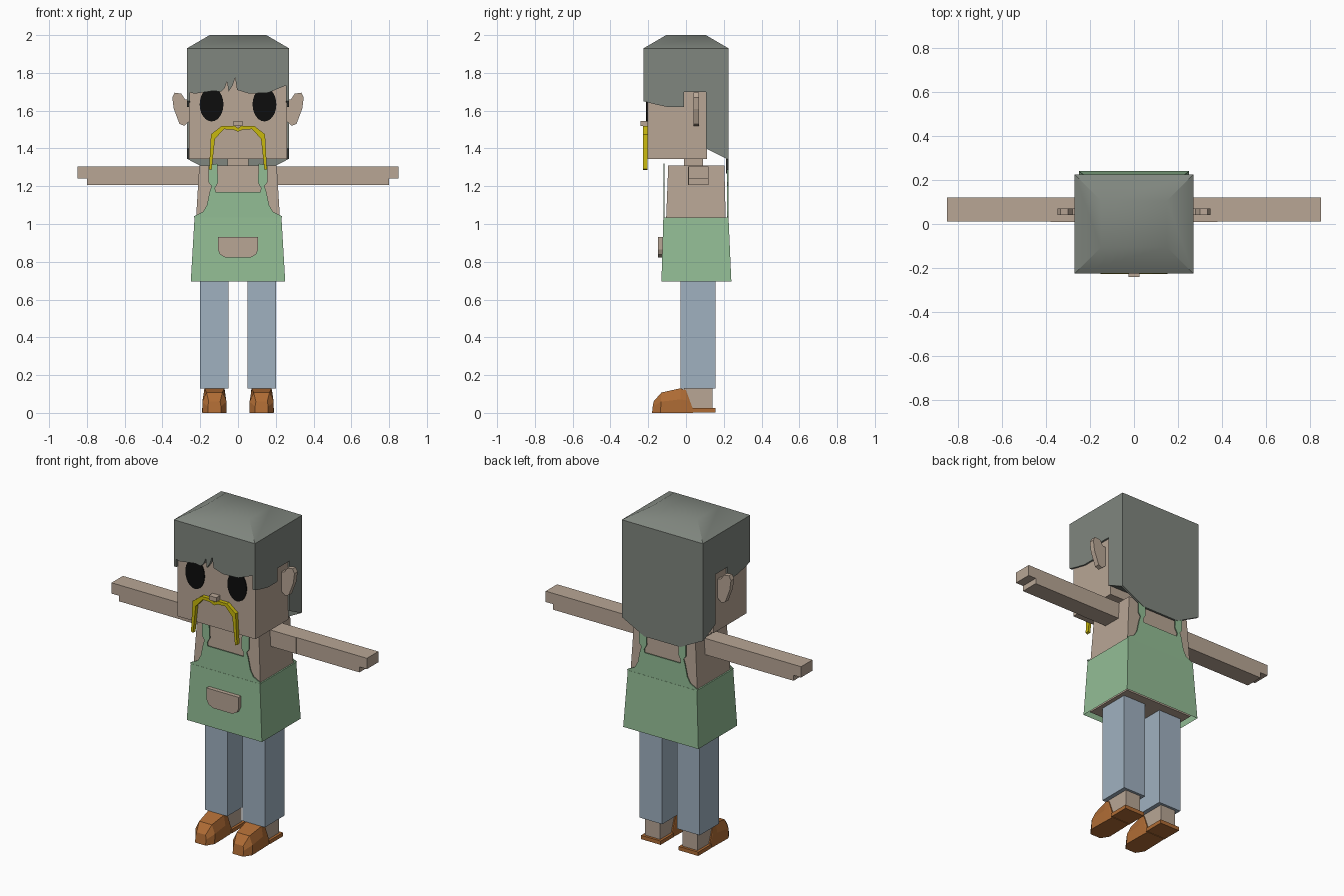
import bpy
import bmesh
import math

cube = bpy.data.objects.get("Cube")
if cube:
    bpy.data.objects.remove(cube)


def material(name, r, g, b):
    m = bpy.data.materials.new(name)
    m.use_nodes = True
    m.diffuse_color = (r, g, b, 1)
    bsdf = m.node_tree.nodes["Principled BSDF"]
    bsdf.inputs["Base Color"].default_value = (r, g, b, 1)
    bsdf.inputs["Roughness"].default_value = 0.8
    return m


SKIN = material("skin", 0.48, 0.38, 0.30)
HAIR = material("grey hair", 0.215, 0.238, 0.21)
GREEN = material("apron green", 0.29, 0.51, 0.30)
DENIM = material("pale denim", 0.35, 0.44, 0.53)
LEATHER = material("tan leather", 0.43, 0.15, 0.035)
YELLOW = material("moustache yellow", 0.58, 0.48, 0.004)
BLACK = material("eye black", 0.004, 0.004, 0.004)


def loft(name, rings, mat, caps=(True, True)):
    """Skin a list of matching point rings into one solid."""
    bm = bmesh.new()
    loops = [[bm.verts.new(p) for p in ring] for ring in rings]
    for a, b in zip(loops, loops[1:]):
        for i in range(len(a)):
            j = (i + 1) % len(a)
            bm.faces.new((a[i], a[j], b[j], b[i]))
    if caps[0]:
        bm.faces.new(loops[0][::-1])
    if caps[1]:
        bm.faces.new(loops[-1])
    bmesh.ops.recalc_face_normals(bm, faces=bm.faces)
    mesh = bpy.data.meshes.new(name)
    bm.to_mesh(mesh)
    bm.free()
    mesh.materials.append(mat)
    ob = bpy.data.objects.new(name, mesh)
    bpy.context.scene.collection.objects.link(ob)
    return ob


def front_plate(name, pts, y0, y1, mat):
    return loft(name, [[(x, y, z) for x, z in pts] for y in (y0, y1)], mat)


def side_plate(name, pts, x0, x1, mat):
    return loft(name, [[(x, y, z) for y, z in pts] for x in (x0, x1)], mat)


def rect(x0, x1, y0, y1, z):
    return [(x0, y0, z), (x1, y0, z), (x1, y1, z), (x0, y1, z)]


def box(name, x0, x1, y0, y1, z0, z1, mat):
    return loft(name, [rect(x0, x1, y0, y1, z) for z in (z0, z1)], mat)


def mirrored(half):
    """Complete a right-hand outline with its mirror image."""
    return half + [(-x, z) for x, z in reversed(half) if abs(x) > 1e-4]


# Head, neck and nose
box("head", -0.26, 0.26, -0.205, 0.11, 1.345, 1.9, SKIN)
box("neck", -0.055, 0.055, -0.01, 0.09, 1.25, 1.36, SKIN)
box("nose", -0.025, 0.025, -0.242, -0.2, 1.52, 1.546, SKIN)

# Hair: bevelled crown, fringe, side panels and back block
crown = loft("hair_crown", [rect(-0.27, 0.27, -0.225, 0.225, 1.78),
                            rect(-0.27, 0.27, -0.225, 0.225, 1.93),
                            rect(-0.15, 0.15, -0.105, 0.105, 2.0)], HAIR)
bpy.context.view_layer.objects.active = crown
crown.select_set(True)
bpy.ops.object.shade_smooth_by_angle(angle=math.radians(40))
crown.select_set(False)

front_plate("hair_fringe", [
    (-0.27, 1.78), (-0.27, 1.70), (-0.23, 1.69), (-0.13, 1.705), (-0.09, 1.70),
    (-0.07, 1.72), (-0.058, 1.755), (-0.05, 1.70), (-0.03, 1.73), (-0.015, 1.775),
    (-0.005, 1.71), (0.06, 1.69), (0.16, 1.695), (0.27, 1.74), (0.27, 1.78)],
    -0.225, -0.204, HAIR)
for s, side in ((1, "left"), (-1, "right")):
    side_plate("hair_side_" + side, [
        (-0.225, 1.78), (-0.225, 1.65), (-0.17, 1.635), (-0.1, 1.62), (-0.01, 1.62),
        (-0.01, 1.70), (0.105, 1.70), (0.105, 1.78)], s * 0.255, s * 0.27, HAIR)
side_plate("hair_back_block", [(0.105, 1.78), (0.105, 1.40), (0.215, 1.345),
                               (0.215, 1.78)], -0.27, 0.27, HAIR)
front_plate("hair_back_panel", mirrored([(0.27, 1.78), (0.27, 1.345), (0.12, 1.268)]),
            0.213, 0.225, HAIR)

# Eyes and moustache
for s, side in ((1, "left"), (-1, "right")):
    oval = [(s * 0.14 + 0.063 * math.cos(i * math.tau / 24),
             1.633 + 0.09 * math.sin(i * math.tau / 24)) for i in range(24)]
    front_plate("eye_" + side, oval, -0.211, -0.204, BLACK)
    front_plate("moustache_" + side, [(s * x, z) for x, z in (
        (0, 1.508), (0.02, 1.52), (0.085, 1.52), (0.143, 1.475), (0.153, 1.29),
        (0.14, 1.285), (0.122, 1.45), (0.075, 1.502), (0.025, 1.5), (0, 1.488))],
        -0.228, -0.204, YELLOW)
    # Ears
    front_plate("ear_" + side, [(s * x, z) for x, z in (
        (0.25, 1.655), (0.28, 1.66), (0.3, 1.69), (0.335, 1.695), (0.348, 1.67),
        (0.34, 1.61), (0.31, 1.53), (0.285, 1.52), (0.25, 1.55))],
        0.04, 0.07, SKIN)

# Torso
loft("torso", [rect(-0.225, 0.225, -0.105, 0.21, 0.71),
               rect(-0.222, 0.222, -0.105, 0.21, 1.03),
               rect(-0.205, 0.205, -0.094, 0.203, 1.31)], SKIN)

# Apron: open skirt, front and back bibs with straps
loft("apron_skirt", [rect(-0.25, 0.25, -0.13, 0.24, 0.695),
                     rect(-0.23, 0.23, -0.12, 0.225, 1.035)], GREEN, (False, True))
bib = mirrored([(0.23, 1.03), (0.235, 1.04), (0.185, 1.065), (0.165, 1.1),
                (0.15, 1.17), (0.14, 1.2), (0.155, 1.22), (0.155, 1.31),
                (0.11, 1.32), (0.105, 1.22), (0.122, 1.19), (0.118, 1.17)])
front_plate("apron_front_bib", bib, -0.119, -0.113, GREEN)
front_plate("apron_back_bib", bib, 0.218, 0.224, GREEN)
front_plate("apron_pocket", mirrored([(0.107, 0.932), (0.107, 0.865), (0.095, 0.838),
                                      (0.065, 0.822)]), -0.147, -0.12, SKIN)

for s, side in ((1, "left"), (-1, "right")):
    # Arms ending in stepped hands
    box("upper_arm_" + side, s * 0.19, s * 0.38, 0.01, 0.12, 1.207, 1.305, SKIN)
    front_plate("forearm_" + side, [(s * x, z) for x, z in (
        (0.38, 1.305), (0.85, 1.305), (0.85, 1.24), (0.8, 1.24), (0.8, 1.207),
        (0.38, 1.207))], 0.012, 0.12, SKIN)

    # Trouser legs and ankles
    box("trouser_leg_" + side, s * 0.05, s * 0.2, -0.03, 0.155, 0.13, 0.73, DENIM)
    box("ankle_" + side, s * 0.075, s * 0.175, -0.01, 0.14, 0.02, 0.14, SKIN)

    # Clogs: each section is bottom y, top y, top z, bottom and top half widths
    c = s * 0.125
    sections = [(-0.18, -0.172, 0.06, 0.035, 0.03), (-0.135, -0.13, 0.108, 0.064, 0.042),
                (-0.03, -0.03, 0.13, 0.062, 0.052), (0.02, 0.0, 0.12, 0.06, 0.055),
                (0.038, 0.035, 0.025, 0.058, 0.058)]
    loft("clog_" + side, [[(c - w, y0, 0), (c + w, y0, 0), (c + w, (y0 + y1) / 2, z * 0.55),
                           (c + t, y1, z), (c - t, y1, z), (c - w, (y0 + y1) / 2, z * 0.55)]
                          for y0, y1, z, w, t in sections], LEATHER)
    box("clog_heel_" + side, c - 0.065, c + 0.065, 0.03, 0.155, 0.003, 0.026, LEATHER)
